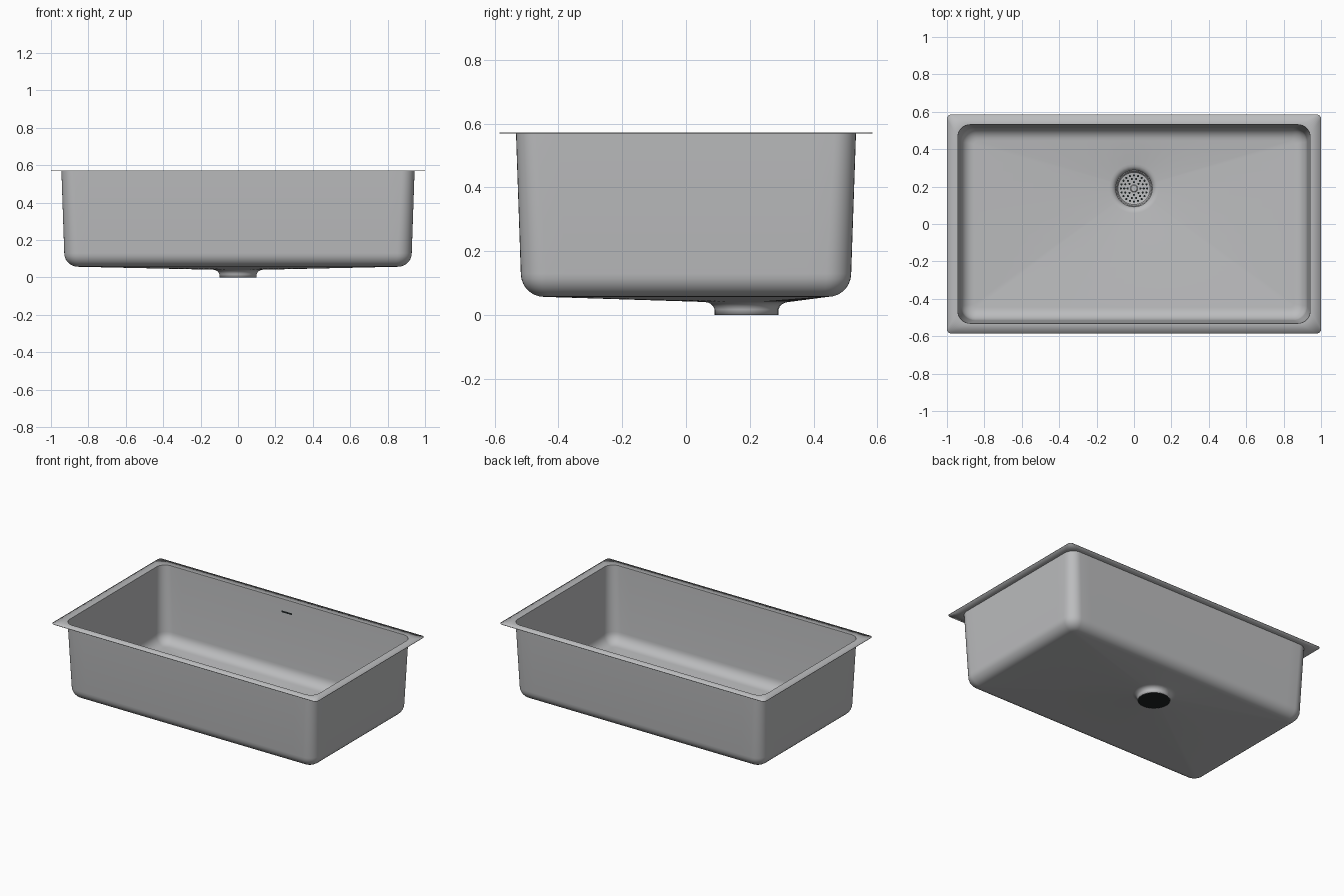
import bpy, bmesh, math

if "Cube" in bpy.data.objects:
    bpy.data.objects.remove(bpy.data.objects["Cube"])

DRAIN_Y = 0.19


def material(name, rgb):
    m = bpy.data.materials.new(name)
    m.diffuse_color = (*rgb, 1)
    m.use_nodes = True
    m.node_tree.nodes["Principled BSDF"].inputs["Base Color"].default_value = m.diffuse_color
    return m


steel = material("brushed steel", (0.5, 0.505, 0.515))
dark = material("dark opening", (0.012, 0.016, 0.016))


def finish(bm, name, mat):
    me = bpy.data.meshes.new(name)
    bm.normal_update()
    bm.to_mesh(me)
    bm.free()
    ob = bpy.data.objects.new(name, me)
    bpy.context.collection.objects.link(ob)
    me.materials.append(mat)
    bpy.ops.object.select_all(action='DESELECT')
    ob.select_set(True)
    bpy.context.view_layer.objects.active = ob
    bpy.ops.object.shade_smooth_by_angle(angle=math.radians(35))
    return ob


def rounded_rect(hx, hy, r, z, arc=8):
    """Counter-clockwise rounded rectangle with subdivided straight sides."""
    pts = []
    for k, (sx, sy, segs) in enumerate([(1, 1, 24), (-1, 1, 14), (-1, -1, 24), (1, -1, 14)]):
        cx, cy = sx * (hx - r), sy * (hy - r)
        for i in range(arc + 1):
            a = math.pi / 2 * (k + i / arc)
            pts.append((cx + r * math.cos(a), cy + r * math.sin(a), z))
        nx, ny = [(-1, 1), (-1, -1), (1, -1), (1, 1)][k]
        a = math.pi / 2 * (k + 1)
        end = (nx * (hx - r) + r * math.cos(a), ny * (hy - r) + r * math.sin(a))
        x0, y0, _ = pts[-1]
        for i in range(1, segs):
            t = i / segs
            pts.append((x0 + (end[0] - x0) * t, y0 + (end[1] - y0) * t, z))
    return pts


def loft(bm, rings):
    """Joins closed rings of equal length, outermost first."""
    vs = [[bm.verts.new(p) for p in ring] for ring in rings]
    n = len(vs[0])
    for a, b in zip(vs, vs[1:]):
        for j in range(n):
            k = (j + 1) % n
            bm.faces.new((a[j], a[k], b[k], b[j]))
    return vs


# Basin: rim, tapered walls, bottom fillet, sloping floor, drain neck
rings = [rounded_rect(1.0, 0.585, 0.022, 0.572),
         rounded_rect(0.942, 0.531, 0.065, 0.572)]
R = 0.07
for i in range(8):
    a = math.pi / 2 * i / 7
    inset = R * (1 - math.cos(a))
    rings.append(rounded_rect(0.926 - inset, 0.515 - inset,
                              0.075 - inset * 0.8, 0.06 + R * (1 - math.sin(a))))
angles = [math.atan2(y - DRAIN_Y, x) for x, y, z in rings[-1]]
for r, z in [(0.132, 0.044), (0.12, 0.042), (0.11, 0.037), (0.102, 0.029),
             (0.097, 0.018), (0.097, 0.0)]:
    rings.append([(r * math.cos(a), DRAIN_Y + r * math.sin(a), z) for a in angles])
bm = bmesh.new()
loft(bm, rings)
basin = finish(bm, "sink_basin", steel)
sheet = basin.modifiers.new("sheet thickness", 'SOLIDIFY')
sheet.thickness = 0.003
sheet.offset = -1


# Strainer: lathed dish with a centre button
def circle(r, z, n=48):
    return [(r * math.cos(2 * math.pi * i / n), DRAIN_Y + r * math.sin(2 * math.pi * i / n), z)
            for i in range(n)]


bm = bmesh.new()
vs = loft(bm, [circle(r, z) for r, z in
               [(0.098, 0.03), (0.093, 0.029), (0.086, 0.018), (0.08, 0.016),
                (0.02, 0.016), (0.02, 0.023), (0.016, 0.026)]])
bm.faces.new(vs[-1])
finish(bm, "strainer", steel)

# Strainer holes in three circles
bm = bmesh.new()
for ring_r, count in [(0.034, 8), (0.052, 14), (0.07, 20)]:
    for i in range(count):
        a = 2 * math.pi * i / count
        cx, cy = ring_r * math.cos(a), DRAIN_Y + ring_r * math.sin(a)
        bm.faces.new([bm.verts.new((cx + 0.006 * math.cos(t * math.pi / 5),
                                    cy + 0.006 * math.sin(t * math.pi / 5), 0.0168))
                      for t in range(10)])
finish(bm, "strainer_holes", dark)

# Dark opening on the underside of the drain
bm = bmesh.new()
bm.faces.new([bm.verts.new(p) for p in reversed(circle(0.097, 0.001))])
finish(bm, "drain_opening", dark)

# Small dark slot high on the back wall
bm = bmesh.new()
bm.faces.new([bm.verts.new((x, 0.5265 + (z - 0.49) * 0.035, z))
              for x, z in [(-0.04, 0.482), (0.04, 0.482), (0.04, 0.494), (-0.04, 0.494)]])
finish(bm, "wall_slot", dark)
